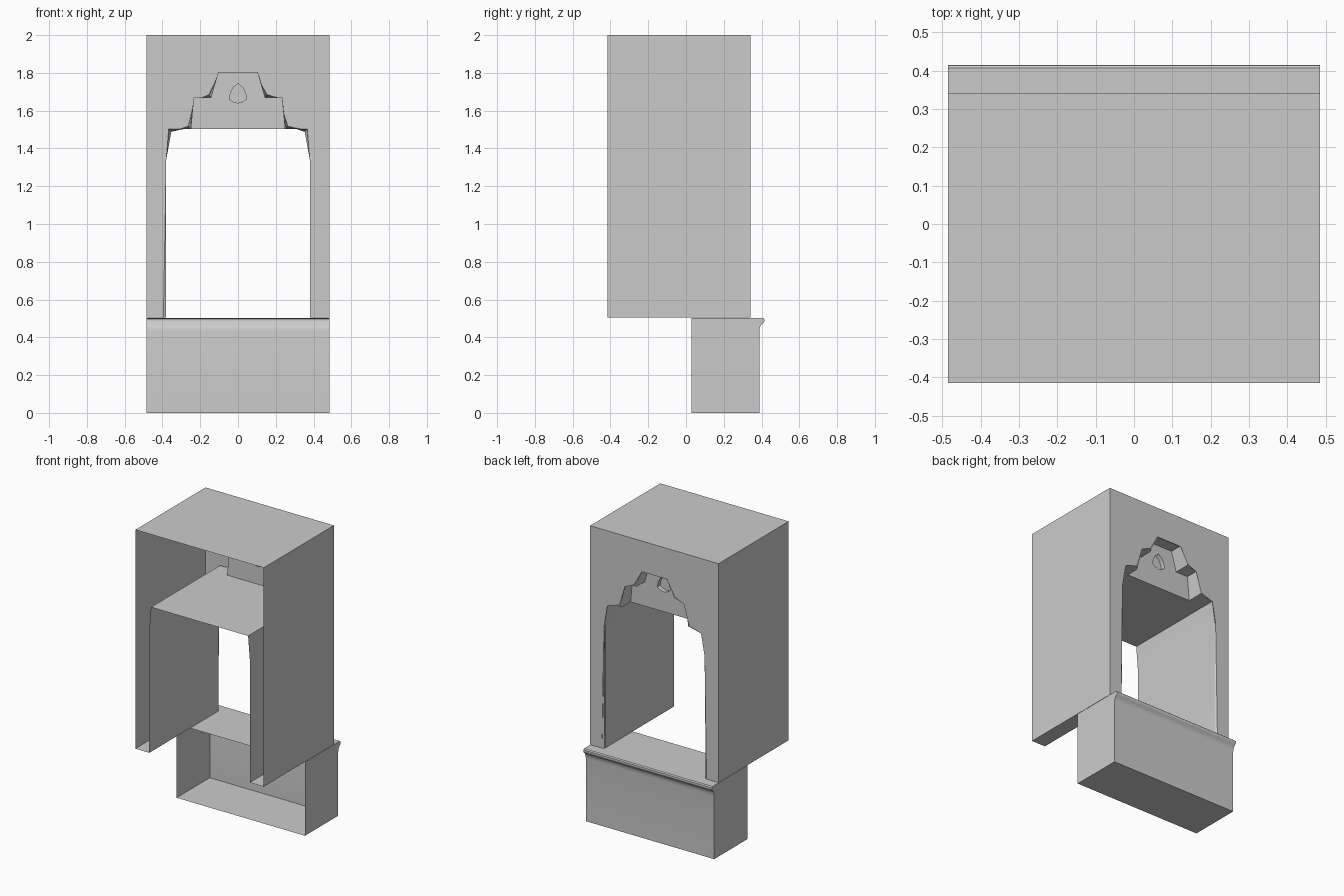
import bpy, bmesh, math

if "Cube" in bpy.data.objects:
    bpy.data.objects.remove(bpy.data.objects["Cube"])

stone = bpy.data.materials.new("grey_stone")
stone.diffuse_color = (0.6, 0.6, 0.6, 1)
stone.use_nodes = True
stone.node_tree.nodes["Principled BSDF"].inputs["Base Color"].default_value = stone.diffuse_color

W, FRONT, BACK, DEEP = 0.485, -0.415, 0.342, 0.24   # half width and depth planes
BASE, TOP = 0.505, 2.0


def finish(name, bm, recalc=True):
    bmesh.ops.remove_doubles(bm, verts=bm.verts, dist=1e-5)
    if recalc:
        bmesh.ops.recalc_face_normals(bm, faces=bm.faces)
    me = bpy.data.meshes.new(name)
    bm.to_mesh(me)
    bm.free()
    me.materials.append(stone)
    ob = bpy.data.objects.new(name, me)
    bpy.context.collection.objects.link(ob)
    bpy.ops.object.select_all(action='DESELECT')
    ob.select_set(True)
    bpy.context.view_layer.objects.active = ob
    bpy.ops.object.shade_smooth_by_angle(angle=math.radians(35))
    return ob


def ring(bm, pts, y):
    return [bm.verts.new((x, y, z)) for x, z in pts]


def strip(bm, a, b, closed=False):
    n = len(a)
    for i in range(n if closed else n - 1):
        j = (i + 1) % n
        bm.faces.new((a[i], a[j], b[j], b[i]))


def mirrored(half):
    return half + [(-x, z) for x, z in reversed(half)]


jamb = [(0.38, BASE), (0.38, 1.34), (0.367, 1.503)]
steps = [(0.25, 1.503), (0.235, 1.67), (0.143, 1.67), (0.105, 1.805)]
opening = mirrored(jamb + steps)

# Facade wall with the stepped opening and rounded reveal
bm = bmesh.new()
edge = ring(bm, opening, BACK)
inner = ring(bm, opening, DEEP)
outer = ring(bm, [(-W, BASE), (-W, TOP), (W, TOP), (W, BASE)], BACK)
bm.faces.new(edge + outer)
strip(bm, edge, inner)
rim = [bm.edges.get((a, b)) for a, b in zip(edge, edge[1:])]
bmesh.ops.bevel(bm, geom=rim, offset=0.015, segments=3, profile=0.5,
                affect='EDGES', clamp_overlap=True)
finish("facade_wall", bm)

# Passage lining behind the facade: side walls and ceiling
bm = bmesh.new()
lining = mirrored(jamb)
strip(bm, ring(bm, lining, DEEP), ring(bm, lining, FRONT))
finish("passage_lining", bm)

# Recessed panel above the opening with a small pointed pocket
bm = bmesh.new()
panel = ring(bm, mirrored(steps), DEEP)
right = [(0.03, 1.72), (0.043, 1.69), (0.048, 1.66), (0.025, 1.645)]
badge = [(0, 1.747)] + right + [(0, 1.638)] + [(-x, z) for x, z in reversed(right)]
mouth = ring(bm, badge, DEEP)
loops = [bm.edges.new((r[i], r[(i + 1) % len(r)]))
         for r in (panel, mouth) for i in range(len(r))]
bmesh.ops.triangle_fill(bm, edges=loops, use_beauty=True, normal=(0, 1, 0))
floor = ring(bm, badge, DEEP - 0.03)
strip(bm, mouth, floor, closed=True)
bm.faces.new(floor)
finish("recessed_panel", bm)

# Outer shell: side walls and roof, open at the front, plus leg undersides
bm = bmesh.new()
shell = [(-W, BASE), (-W, TOP), (W, TOP), (W, BASE)]
strip(bm, ring(bm, shell, FRONT), ring(bm, shell, BACK))
for s in (-1, 1):
    foot = [(s * 0.38, BASE), (s * W, BASE)]
    strip(bm, ring(bm, foot, FRONT), ring(bm, foot, BACK))
finish("outer_shell", bm)

# Lower parapet with moulded sill, open at the front
bm = bmesh.new()
profile = [(0.03, 0), (0.388, 0), (0.388, 0.43), (0.391, 0.452), (0.399, 0.468),
           (0.411, 0.478), (0.415, 0.486), (0.414, 0.497), (0.407, 0.503),
           (0.395, BASE - 0.002), (0.03, BASE - 0.002)]
ends = [[bm.verts.new((s * W, y, z)) for y, z in profile] for s in (-1, 1)]
strip(bm, *ends)
for e in ends:
    bm.faces.new(e)
finish("parapet_with_sill", bm)
